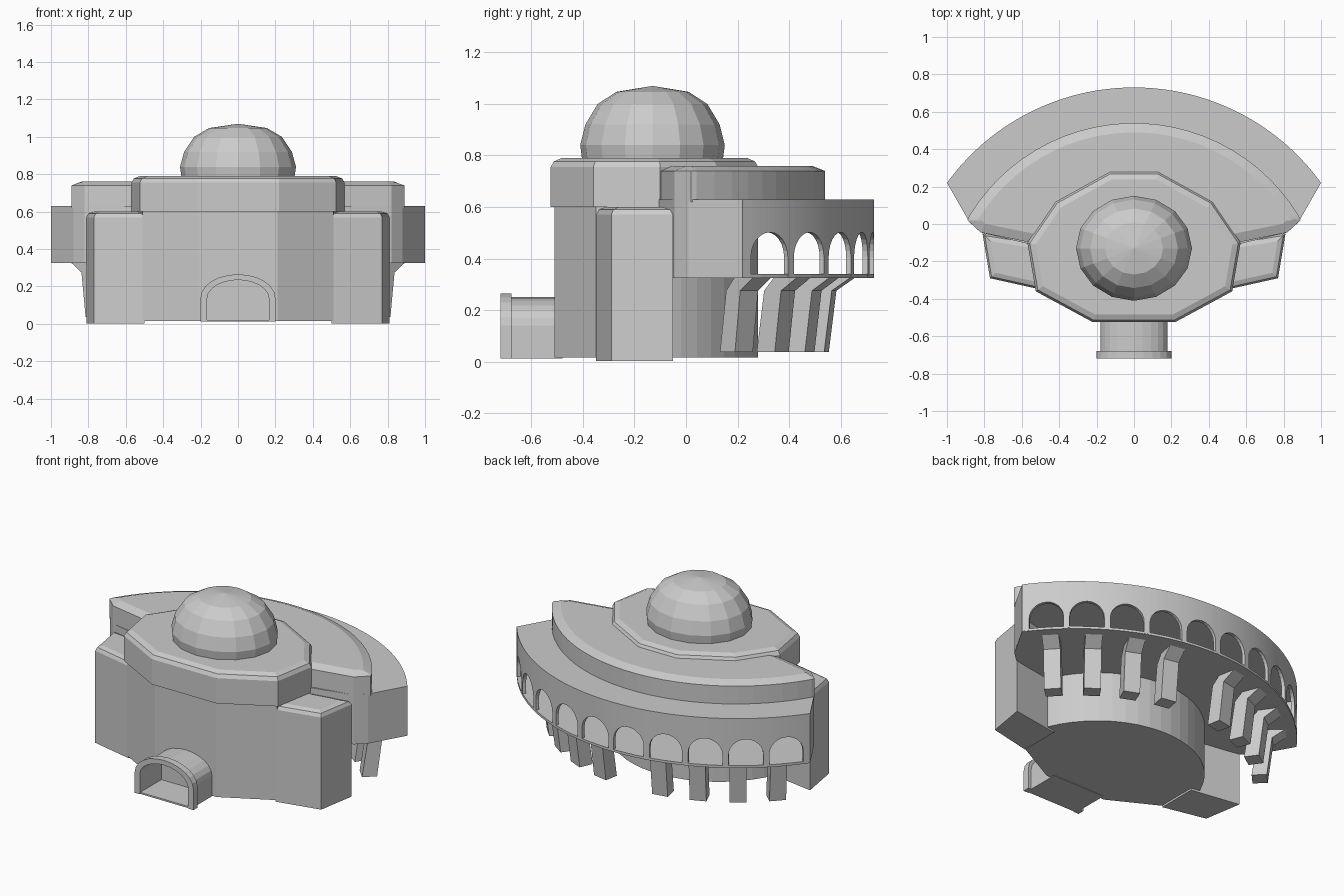
import bpy, bmesh
from math import sin, cos, pi, radians

if "Cube" in bpy.data.objects:
    bpy.data.objects.remove(bpy.data.objects["Cube"])

CY = -0.505          # centre of the gallery arcs
R_OUT = 1.235        # gallery outer radius


def finish(name, bm):
    bmesh.ops.recalc_face_normals(bm, faces=bm.faces)
    me = bpy.data.meshes.new(name)
    bm.to_mesh(me)
    bm.free()
    ob = bpy.data.objects.new(name, me)
    bpy.context.collection.objects.link(ob)
    return ob


def prism(name, pts, z0, z1, steps=()):
    """Upright prism from a plan outline; steps are (inset, rise) chamfers of the top."""
    bm = bmesh.new()
    lo = [bm.verts.new((x, y, z0)) for x, y in pts]
    hi = [bm.verts.new((x, y, z1)) for x, y in pts]
    n = len(pts)
    bm.faces.new(lo[::-1])
    top = bm.faces.new(hi)
    for i in range(n):
        j = (i + 1) % n
        bm.faces.new((lo[i], lo[j], hi[j], hi[i]))
    bm.normal_update()
    for inset, rise in steps:
        bmesh.ops.inset_region(bm, faces=[top], thickness=inset, use_even_offset=True)
        bmesh.ops.translate(bm, verts=top.verts, vec=(0, 0, rise))
    return finish(name, bm)


def sweep(name, prof, place):
    """Closed solid: profile points (a, b) placed at two ends by place(a, b, end)."""
    bm = bmesh.new()
    ends = [[bm.verts.new(place(a, b, e)) for a, b in prof] for e in (0, 1)]
    n = len(prof)
    bm.faces.new(ends[0])
    bm.faces.new(ends[1][::-1])
    for i in range(n):
        j = (i + 1) % n
        bm.faces.new((ends[0][i], ends[0][j], ends[1][j], ends[1][i]))
    return finish(name, bm)


def sym(half):
    """Complete a right-hand outline (front to back) with its mirror image."""
    return half + [(-x, y) for x, y in reversed(half)]


def arc(r, cy, a0, n):
    """Right half of an arc, from angle a0 (off +y) nearly to the centre line."""
    return [(r * sin(radians(a)), cy + r * cos(radians(a)))
            for a in [a0 * (1 - i / (n + 0.5)) for i in range(n + 1)]]


# Main body: faceted front, round back
prism("main_body", sym([(0.21, -0.51), (0.51, -0.35), (0.555, -0.12)]
                       + arc(0.6, -0.32, 67, 9)), 0.015, 0.70)

# Faceted roof cap
prism("roof_cap", sym([(0.22, -0.525), (0.525, -0.36), (0.57, -0.10),
                       (0.42, 0.12), (0.13, 0.28)]), 0.60, 0.755,
      ((0.012, 0.022), (0.03, 0.013)))

# Dome
prof = [(0.30, 0.77), (0.31, 0.84), (0.288, 0.92), (0.235, 1.0), (0.155, 1.047)]
bm = bmesh.new()
SEG = 16
rings = [[bm.verts.new((r * cos(2 * pi * i / SEG), -0.13 + 0.905 * r * sin(2 * pi * i / SEG), z))
          for i in range(SEG)] for r, z in prof]
tip = bm.verts.new((0, -0.13, 1.07))
for a, b in zip(rings, rings[1:]):
    for i in range(SEG):
        j = (i + 1) % SEG
        bm.faces.new((a[i], a[j], b[j], b[i]))
for i in range(SEG):
    bm.faces.new((rings[-1][i], rings[-1][(i + 1) % SEG], tip))
bm.faces.new(rings[0][::-1])
finish("dome", bm)

# Side wings and gallery end walls
wing = [(0.50, -0.35), (0.77, -0.29), (0.81, -0.05), (0.50, -0.10)]
end = [(0.55, -0.11), (0.82, -0.045), (0.88, 0.01), (1.0, 0.22),
       (0.975, 0.24), (0.86, 0.035), (0.81, -0.02), (0.55, -0.085)]
for s, side in ((1, "right"), (-1, "left")):
    flip = lambda pts: [(s * x, y) for x, y in pts][::s]
    prism(side + "_wing", flip(wing), 0.003, 0.57, ((0.01, 0.02), (0.025, 0.01)))
    prism(side + "_gallery_end", flip(end), 0.33, 0.63)

# Gallery floor and roof, and the upper terrace on top
plan = sym([(0.5, -0.11), (0.82, -0.045), (0.88, 0.01)] + arc(R_OUT, CY, 54.06, 12))
prism("gallery_floor", plan, 0.325, 0.34)
prism("gallery_roof", plan, 0.605, 0.63)
prism("upper_terrace", sym([(0.5, -0.11), (0.82, -0.045), (0.89, 0.02)]
                           + arc(1.03, -0.49, 59, 12)), 0.62, 0.74, ((0.05, 0.02),))

# Arched gallery wall: samples of (angle, lower edge height)
PITCH, HALF = 10.6, 4.5
samples = [(-54.06, 0.33)]
for k in range(10):
    c = (k - 4.5) * PITCH
    samples += [(c - HALF, 0.33)]
    samples += [(c - HALF * cos(pi * i / 12), 0.405 + 0.097 * sin(pi * i / 12)) for i in range(13)]
    samples += [(c + HALF, 0.33)]
samples.append((54.06, 0.33))
bm = bmesh.new()
cols = []
for a, z in samples:
    t = radians(a)
    cols.append([bm.verts.new((r * sin(t), CY + r * cos(t), h))
                 for r, h in ((R_OUT, z), (R_OUT, 0.63), (R_OUT - 0.02, 0.63), (R_OUT - 0.02, z))])
for (a0, _), (a1, _), p, q in zip(samples, samples[1:], cols, cols[1:]):
    bm.faces.new((p[3], p[0], q[0], q[3]))
    if abs(a1 - a0) > 1e-4:
        for i in range(3):
            bm.faces.new((p[i], p[i + 1], q[i + 1], q[i]))
bmesh.ops.remove_doubles(bm, verts=bm.verts, dist=1e-5)
finish("arched_gallery_wall", bm)

# Bent support legs under the gallery, profile in (radius, height)
leg = [(0.985, 0.037), (1.07, 0.037), (1.10, 0.275), (1.18, 0.33), (1.07, 0.33), (1.02, 0.275)]
for s, side in ((1, "right"), (-1, "left")):
    for k in range(4):
        t = radians(s * (11 + 12 * k))

        def place(r, z, e, t=t):
            w = (e - 0.5) * 0.095
            return (r * sin(t) + w * cos(t), CY + r * cos(t) - w * sin(t), z)
        sweep(f"{side}_support_leg_{k + 1}", leg, place)


# Entrance tunnel with a raised front frame
def arch(w, spring, top, n=12):
    return [(w, 0.012)] + [(w * cos(pi * i / n), spring + (top - spring) * sin(pi * i / n))
                           for i in range(n + 1)] + [(-w, 0.012)]


inner = arch(0.165, 0.135, 0.235)[::-1]
for name, outer, y0, y1 in (("entrance_tunnel", arch(0.18, 0.14, 0.25), -0.70, -0.48),
                            ("entrance_frame", arch(0.2, 0.14, 0.265), -0.72, -0.678)):
    sweep(name, outer + inner, lambda x, z, e, y0=y0, y1=y1: (x, (y0, y1)[e], z))
prism("entrance_floor", [(-0.17, -0.715), (0.17, -0.715), (0.17, -0.48), (-0.17, -0.48)], 0.012, 0.022)
